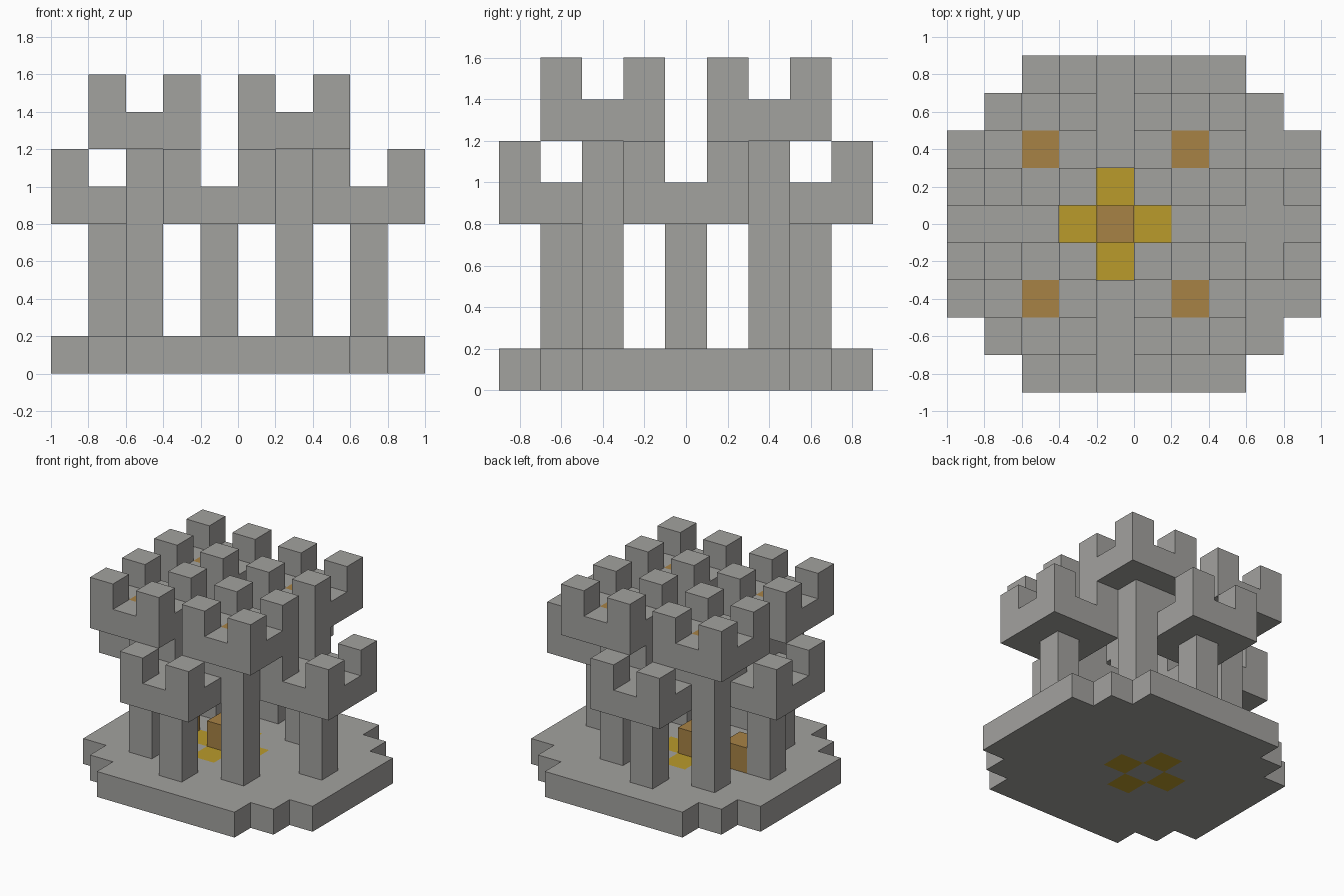
import bpy, bmesh
from mathutils import Vector

if "Cube" in bpy.data.objects:
    bpy.data.objects.remove(bpy.data.objects["Cube"], do_unlink=True)

CELL = 0.2
ORIGIN = Vector((-1.0, -0.9, 0.0))


def material(name, rgb):
    mat = bpy.data.materials.new(name)
    mat.use_nodes = True
    mat.diffuse_color = (*rgb, 1)
    mat.node_tree.nodes["Principled BSDF"].inputs["Base Color"].default_value = (*rgb, 1)
    return mat


stone = material("stone_grey", (0.365, 0.36, 0.345))
wood = material("wood_brown", (0.39, 0.225, 0.06))
gold = material("gold_yellow", (0.49, 0.325, 0.024))

parts = {}   # part name -> (material, set of grid cells)


def block(name, mat, xs, ys, zs):
    cells = parts.setdefault(name, (mat, set()))[1]
    cells.update((x, y, z) for x in xs for y in ys for z in zs)


def tower(name, cx, cy, deck):
    """Pillar carrying a three by three deck with four corner merlons."""
    block(name + "_pillar", stone, [cx], [cy], range(1, deck))
    block(name + "_deck", stone, range(cx - 1, cx + 2), range(cy - 1, cy + 2), [deck])
    block(name + "_merlons", stone, (cx - 1, cx + 1), (cy - 1, cy + 1), [deck + 1])


# Stepped base slab
block("base", stone, range(10), range(2, 7), [0])
block("base", stone, range(1, 9), range(1, 8), [0])
block("base", stone, range(2, 8), range(9), [0])

# Four low towers on the sides
for side, cx, cy in (("front", 4, 1), ("back", 4, 7), ("right", 1, 4), ("left", 8, 4)):
    tower(side + "_low_tower", cx, cy, 4)

# Four tall towers on the corners, each with a wooden hatch in its deck
for cx, side in ((2, "right"), (6, "left")):
    for cy, end in ((2, "front"), (6, "back")):
        name = f"{end}_{side}_tall_tower"
        tower(name, cx, cy, 6)
        parts[name + "_deck"][1].discard((cx, cy, 6))
        block(name + "_hatch", wood, [cx], [cy], [6])

# Gold floor tiles in a cross, set into the base
for dx, dy in ((1, 0), (-1, 0), (0, 1), (0, -1)):
    parts["base"][1].discard((4 + dx, 4 + dy, 0))
    block("gold_floor_tiles", gold, [4 + dx], [4 + dy], [0])

# Wooden crates standing on the base
block("centre_crate", wood, [4], [4], [1])
block("side_crate", wood, [2], [4], [1])

occupied = set().union(*(cells for _, cells in parts.values()))


def build(name, mat, cells):
    """Make the outer skin of the cells, leaving out faces against neighbours."""
    bm = bmesh.new()
    for cell in sorted(cells):
        centre = ORIGIN + (Vector(cell) + Vector((0.5, 0.5, 0.5))) * CELL
        for axis in range(3):
            for sign in (-1, 1):
                n = Vector((0, 0, 0))
                n[axis] = sign
                if tuple(int(c + d) for c, d in zip(cell, n)) in occupied:
                    continue
                u = Vector((0, 0, 0))
                u[(axis + 1) % 3] = 1
                v = n.cross(u)
                corners = (-u - v, u - v, u + v, v - u)
                bm.faces.new([bm.verts.new(centre + (n + c) * CELL / 2) for c in corners])
    bmesh.ops.remove_doubles(bm, verts=bm.verts, dist=CELL / 100)
    mesh = bpy.data.meshes.new(name)
    bm.to_mesh(mesh)
    bm.free()
    mesh.materials.append(mat)
    bpy.context.collection.objects.link(bpy.data.objects.new(name, mesh))


for part, (mat, cells) in parts.items():
    build(part, mat, cells)
